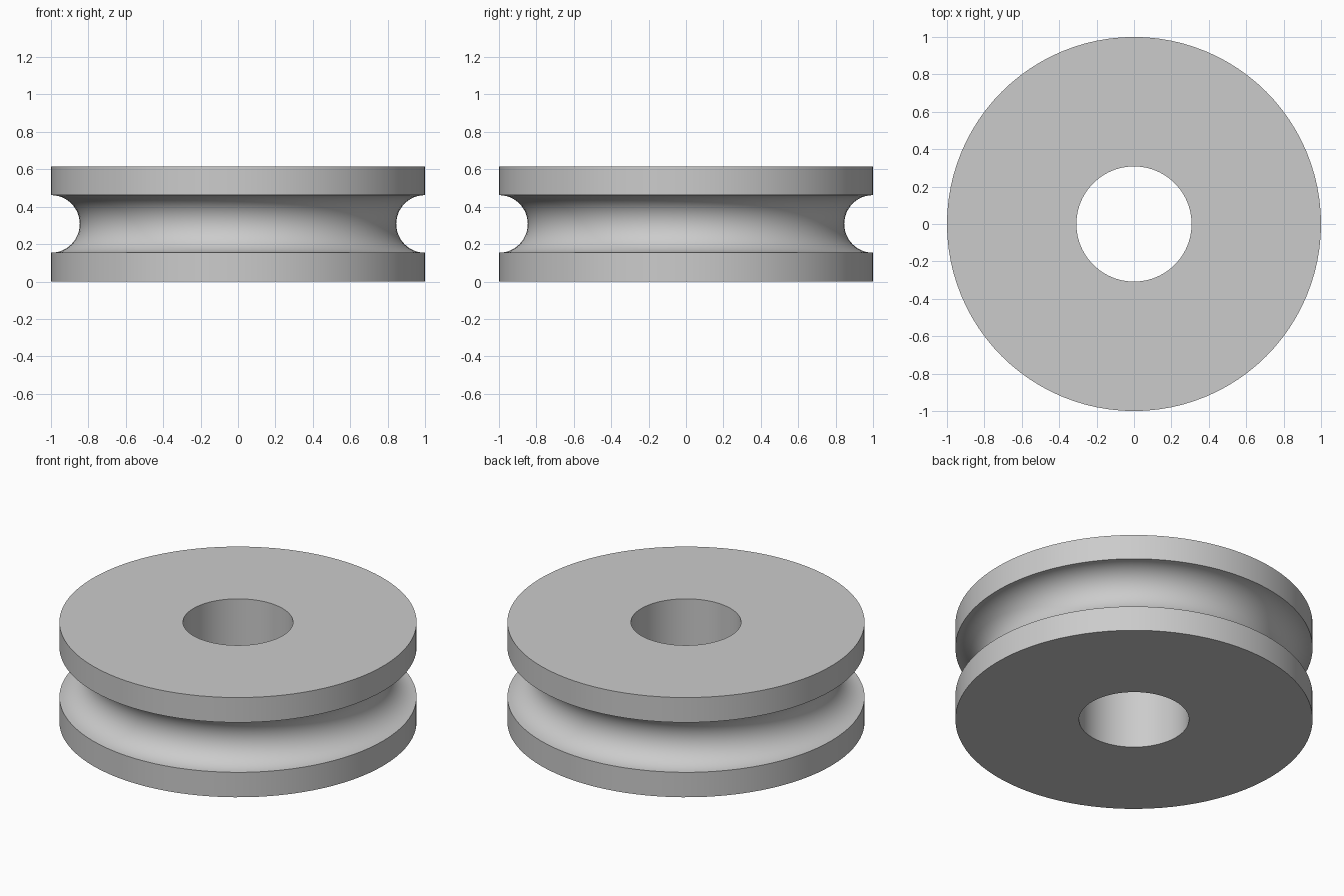
import bpy
import bmesh
from math import cos, sin, pi, radians

if "Cube" in bpy.data.objects:
    bpy.data.objects.remove(bpy.data.objects["Cube"], do_unlink=True)

RADIUS, HOLE, HEIGHT, GROOVE = 1.0, 0.308, 0.616, 0.154
SEGMENTS, ARC_STEPS = 96, 24

# Plain grey material
grey = bpy.data.materials.new("plain_grey")
grey.use_nodes = True
colour = (0.6, 0.6, 0.6, 1)
grey.diffuse_color = colour
grey.node_tree.nodes["Principled BSDF"].inputs["Base Color"].default_value = colour

# Half section: bore, flat faces and rim with a half-round groove
arc = [(RADIUS - GROOVE * sin(pi * i / ARC_STEPS),
        HEIGHT / 2 - GROOVE * cos(pi * i / ARC_STEPS)) for i in range(ARC_STEPS + 1)]
profile = [(HOLE, 0), (RADIUS, 0)] + arc + [(RADIUS, HEIGHT), (HOLE, HEIGHT)]

# Revolve the closed section around z
bm = bmesh.new()
verts = [bm.verts.new((r, 0, z)) for r, z in profile]
edges = [bm.edges.new((v, verts[(i + 1) % len(verts)])) for i, v in enumerate(verts)]
bmesh.ops.spin(bm, geom=verts + edges, cent=(0, 0, 0), axis=(0, 0, 1),
               angle=2 * pi, steps=SEGMENTS, use_duplicate=False)
bmesh.ops.remove_doubles(bm, verts=bm.verts[:], dist=0.0001)
bmesh.ops.recalc_face_normals(bm, faces=bm.faces[:])

mesh = bpy.data.meshes.new("grooved_wheel")
bm.to_mesh(mesh)
bm.free()
mesh.materials.append(grey)
wheel = bpy.data.objects.new("grooved_wheel", mesh)
bpy.context.collection.objects.link(wheel)

# Smooth round walls, crisp rims
bpy.ops.object.select_all(action="DESELECT")
wheel.select_set(True)
bpy.context.view_layer.objects.active = wheel
bpy.ops.object.shade_smooth_by_angle(angle=radians(30))
